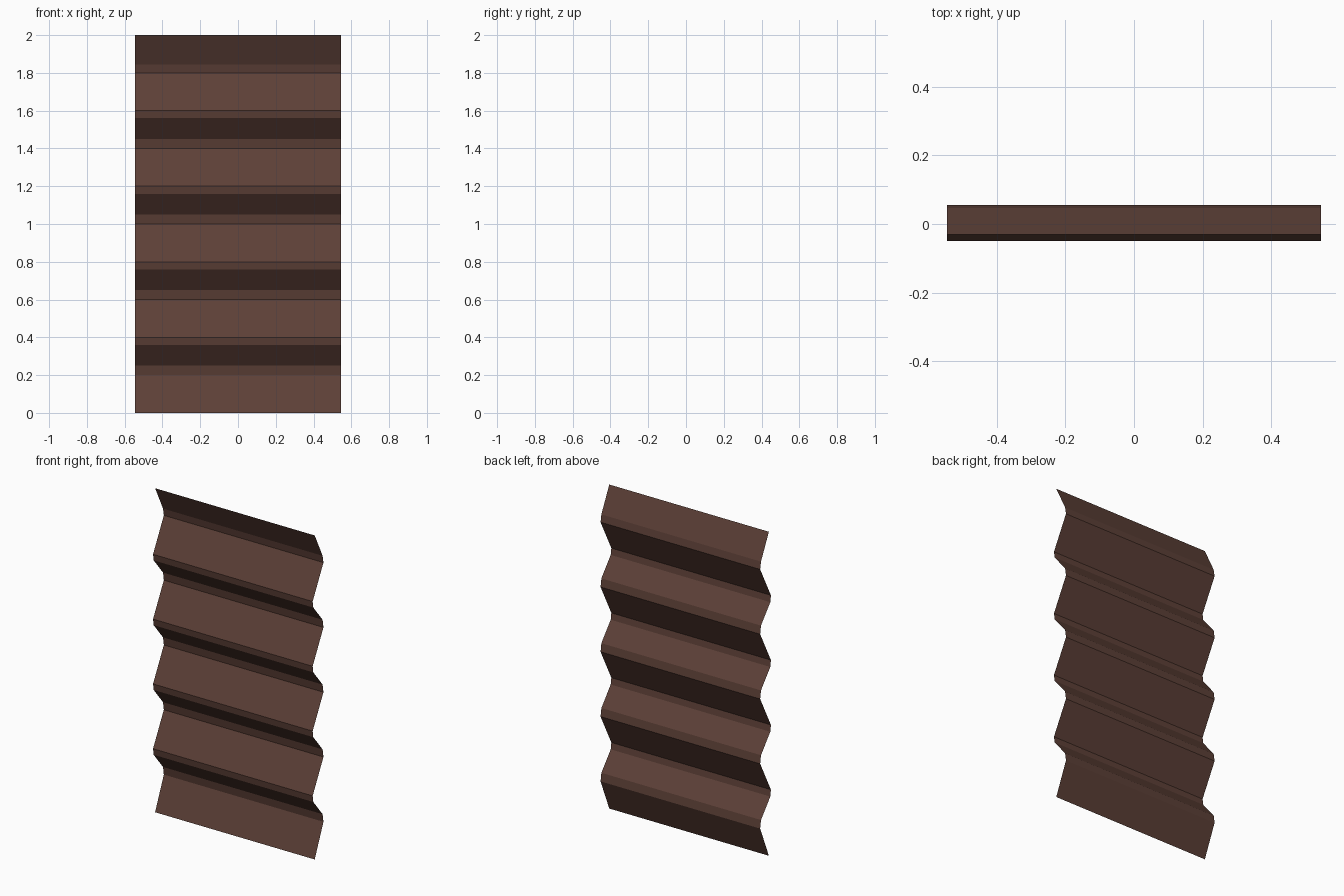
import bpy, bmesh

if "Cube" in bpy.data.objects:
    bpy.data.objects.remove(bpy.data.objects["Cube"])

WIDTH = 1.09
HEIGHT = 2.0
PITCH = 0.4

# Corrugation profile (y, z): one repeating fold between the two end lips
fold = [(0.055, 0.2), (0.047, 0.25), (-0.044, 0.36), (-0.05, 0.4)]
profile = [(-0.03, 0.0)]
for i in range(4):
    profile += [(y, z + i * PITCH) for y, z in fold]
profile += [(0.055, 1.8), (0.047, 1.845), (-0.03, HEIGHT)]

# Extrude the profile across the width as a single thin sheet
bm = bmesh.new()
left = [bm.verts.new((-WIDTH / 2, y, z)) for y, z in profile]
right = [bm.verts.new((WIDTH / 2, y, z)) for y, z in profile]
for i in range(len(profile) - 1):
    bm.faces.new((left[i], right[i], right[i + 1], left[i + 1]))
mesh = bpy.data.meshes.new("corrugated_sheet")
bm.to_mesh(mesh)
bm.free()
sheet = bpy.data.objects.new("corrugated_sheet", mesh)
bpy.context.collection.objects.link(sheet)

# Dark rusty brown
brown = bpy.data.materials.new("dark_brown")
brown.diffuse_color = (0.109, 0.0513, 0.0382, 1.0)
brown.use_nodes = True
brown.node_tree.nodes["Principled BSDF"].inputs["Base Color"].default_value = brown.diffuse_color
mesh.materials.append(brown)
